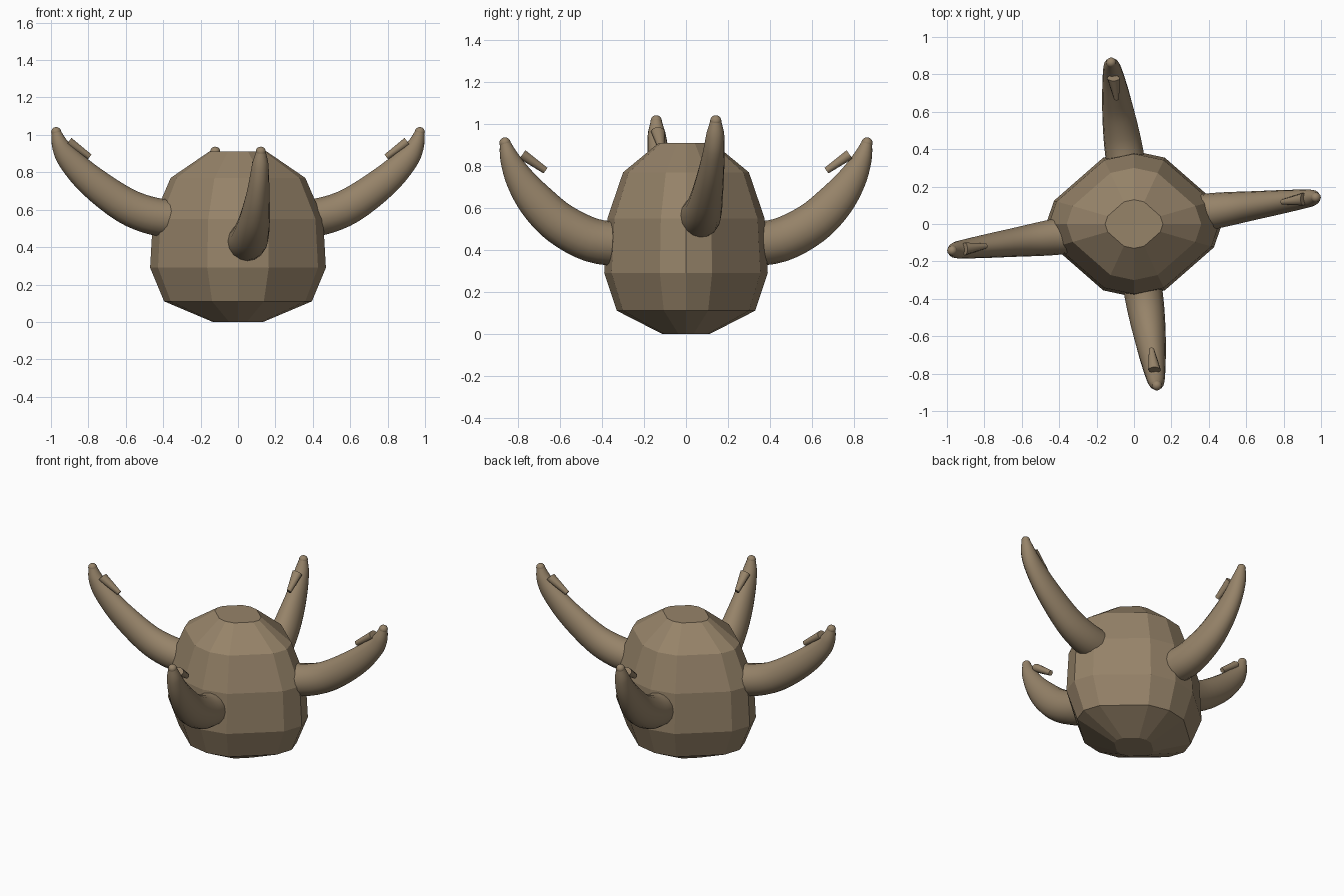
import bpy, bmesh, math
from mathutils import Vector, Matrix

if "Cube" in bpy.data.objects:
    bpy.data.objects.remove(bpy.data.objects["Cube"])

brown = bpy.data.materials.new("tan brown")
brown.diffuse_color = (0.305, 0.227, 0.141, 1)
brown.use_nodes = True
brown.node_tree.nodes["Principled BSDF"].inputs["Base Color"].default_value = brown.diffuse_color


def finish(name, bm, smooth):
    bmesh.ops.recalc_face_normals(bm, faces=bm.faces)
    me = bpy.data.meshes.new(name)
    bm.to_mesh(me)
    bm.free()
    me.materials.append(brown)
    ob = bpy.data.objects.new(name, me)
    bpy.context.collection.objects.link(ob)
    if smooth:
        bpy.ops.object.select_all(action='DESELECT')
        ob.select_set(True)
        bpy.context.view_layer.objects.active = ob
        bpy.ops.object.shade_smooth_by_angle(angle=math.radians(40))
    return ob


def loft(name, rings, smooth):
    """Skin a list of closed rings and cap both ends."""
    bm = bmesh.new()
    vs = [[bm.verts.new(p) for p in ring] for ring in rings]
    n = len(vs[0])
    for a, b in zip(vs, vs[1:]):
        for i in range(n):
            j = (i + 1) % n
            bm.faces.new((a[i], a[j], b[j], b[i]))
    bm.faces.new(vs[0][::-1])
    bm.faces.new(vs[-1])
    return finish(name, bm, smooth)


# Faceted body: rounded diamond outline scaled at each height
quarter = [(1, 0), (.91, .32), (.35, .91), (0, 1)]
outline = (quarter[:3] + [(-x, y) for x, y in quarter[:0:-1]]
           + [(-x, -y) for x, y in quarter[:3]] + [(x, -y) for x, y in quarter[:0:-1]])
levels = [(0, .135, .115), (.11, .395, .33), (.29, .47, .39),
          (.55, .455, .375), (.77, .36, .30), (.91, .155, .13)]
loft("body", [[(x * rx, y * ry, z) for x, y in outline] for z, rx, ry in levels], False)


def catmull(pts, steps=4):
    out = []
    p = [pts[0]] + pts + [pts[-1]]
    for i in range(1, len(p) - 2):
        a, b, c, d = (Vector(q) for q in p[i - 1:i + 3])
        for k in range(steps):
            t = k / steps
            out.append(.5 * (2 * b + (c - a) * t + (2 * a - 5 * b + 4 * c - d) * t * t
                             + (3 * b - a - 3 * c + d) * t ** 3))
    return out + [Vector(pts[-1])]


def section(c, side, up, rs, ru, n=16):
    return [c + side * rs * math.cos(2 * math.pi * i / n)
            + up * ru * math.sin(2 * math.pi * i / n) for i in range(n)]


# Tusk path: (reach, height, half depth), with sideways drift and a flatter width
def tusk(name, path, drift, spur, angle):
    rot = Matrix.Rotation(angle, 3, 'Z')
    side = Vector((0, 1, 0))
    reach0, reach1 = path[0][0], path[-1][0]
    pts = catmull([Vector(p) for p in path])

    def place(r, z):
        t = (r - reach0) / (reach1 - reach0)
        return Vector((r, drift[0] + (drift[1] - drift[0]) * t, z))

    centres = [place(p.x, p.y) for p in pts]
    rings = []
    for i, c in enumerate(centres):
        d = centres[min(i + 1, len(pts) - 1)] - centres[max(i - 1, 0)]
        up = Vector((-d.z, 0, d.x)).normalized()
        t = i / (len(pts) - 1)
        width = pts[i].z * (1 - .45 * math.sin(math.pi * min(1, t * 1.15)) * t)
        rings.append([rot @ v for v in section(c, side, up, width, pts[i].z)])
    loft(name, rings, True)

    # Round tip
    bm = bmesh.new()
    bmesh.ops.create_uvsphere(bm, u_segments=16, v_segments=10, radius=.027)
    bmesh.ops.translate(bm, verts=bm.verts, vec=rot @ centres[-1])
    finish(name + "_tip", bm, True)

    # Tapered spur lying on the inner side near the tip
    a, b = place(*spur[0]), place(*spur[1])
    up = Vector((a.z - b.z, 0, b.x - a.x)).normalized()
    loft(name + "_spur", [[rot @ v for v in section(a, side, up, .014, .017, 10)],
                          [rot @ v for v in section(b, side, up, .034, .026, 10)]], True)


side_path = [(.32, .55, .1), (.45, .565, .1), (.6, .622, .095), (.78, .75, .083),
             (.9, .868, .065), (.95, .945, .046), (.972, 1.015, .026)]
front_path = [(.3, .425, .105), (.45, .447, .105), (.6, .525, .1), (.71, .628, .09),
              (.79, .735, .07), (.84, .835, .047), (.863, .91, .026)]
side_spur = [(.793, .882), (.905, .964)]
front_spur = [(.67, .778), (.78, .855)]

for name, angle in (("right_tusk", 0), ("left_tusk", math.pi)):
    tusk(name, side_path, (.055, .142), side_spur, angle)
for name, angle in (("front_tusk", -math.pi / 2), ("back_tusk", math.pi / 2)):
    tusk(name, front_path, (.04, .122), front_spur, angle)
